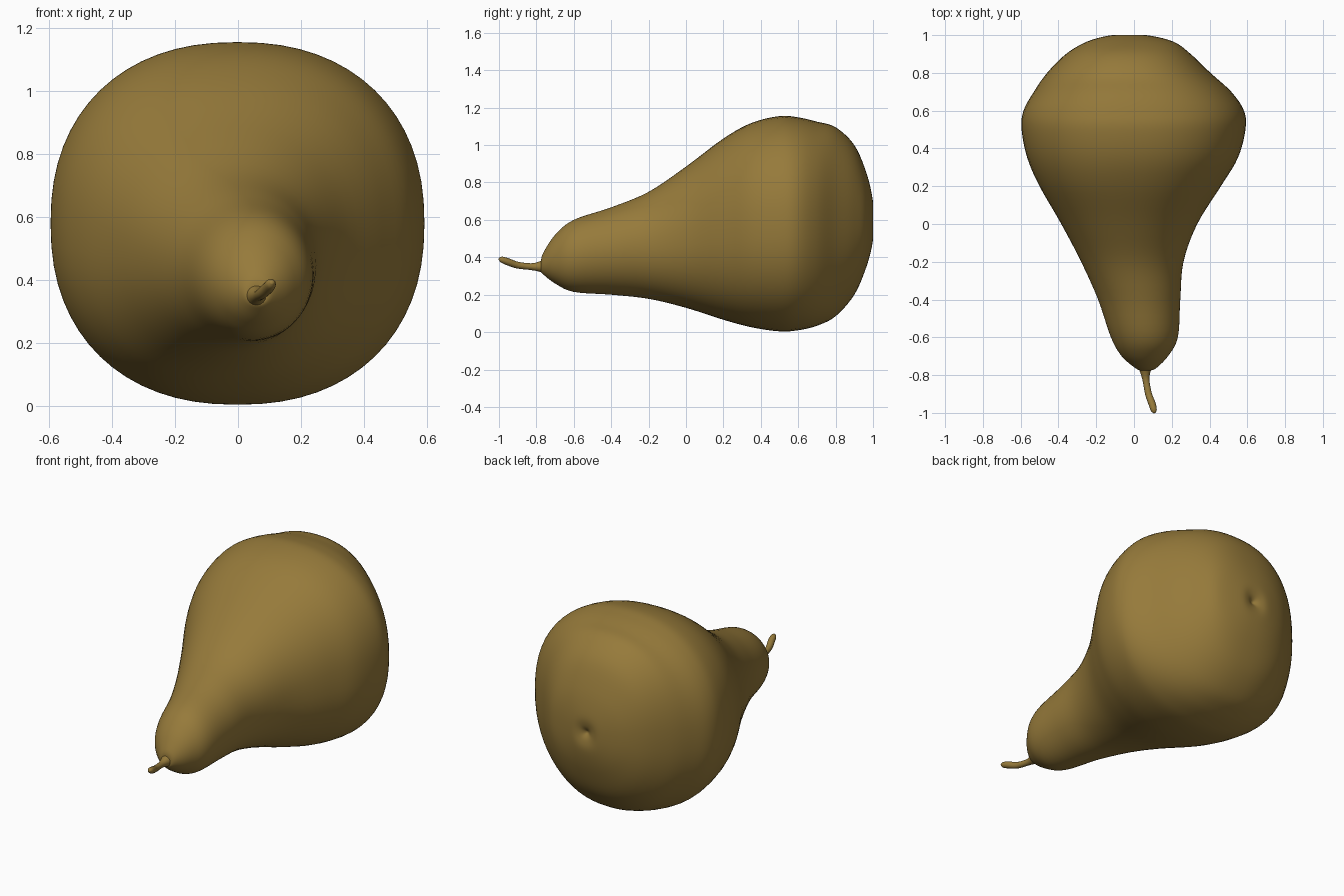
import bpy, bmesh, math
from mathutils import Vector

if "Cube" in bpy.data.objects:
    bpy.data.objects.remove(bpy.data.objects["Cube"])

skin = bpy.data.materials.new("olive_brown_skin")
skin.diffuse_color = (0.305, 0.195, 0.043, 1)
skin.use_nodes = True
skin.node_tree.nodes["Principled BSDF"].inputs["Base Color"].default_value = skin.diffuse_color


def catmull(pts, sub):
    # smooth interpolation through control rows
    out, n = [], len(pts)
    for i in range(n - 1):
        p0, p1, p2, p3 = (pts[max(0, min(n - 1, i + k))] for k in (-1, 0, 1, 2))
        for s in range(sub):
            t = s / sub
            out.append([0.5 * (2 * b + (c - a) * t + (2 * a - 5 * b + 4 * c - d) * t * t
                               + (3 * b - a - 3 * c + d) * t ** 3)
                        for a, b, c, d in zip(p0, p1, p2, p3)])
    return out + [list(pts[-1])]


def loft(name, rings):
    bm = bmesh.new()
    loops = [[bm.verts.new(p) for p in r] for r in rings]
    n = len(loops[0])
    for a, b in zip(loops, loops[1:]):
        for i in range(n):
            bm.faces.new((a[i], a[(i + 1) % n], b[(i + 1) % n], b[i]))
    for loop in (loops[0], loops[-1]):
        c = bm.verts.new(sum((v.co for v in loop), Vector()) / n)
        for i in range(n):
            bm.faces.new((loop[i], loop[(i + 1) % n], c))
    bmesh.ops.recalc_face_normals(bm, faces=bm.faces)
    me = bpy.data.meshes.new(name)
    bm.to_mesh(me)
    bm.free()
    me.materials.append(skin)
    me.shade_smooth()
    ob = bpy.data.objects.new(name, me)
    bpy.context.collection.objects.link(ob)
    return ob


# Pear body: y, x min, x max, z min, z max
body = [
    (-0.775, 0.035, 0.085, 0.325, 0.375),
    (-0.765, 0.01, 0.115, 0.31, 0.42),
    (-0.70, -0.065, 0.18, 0.26, 0.52),
    (-0.60, -0.122, 0.232, 0.215, 0.60),
    (-0.40, -0.19, 0.245, 0.20, 0.667),
    (-0.20, -0.28, 0.262, 0.178, 0.75),
    (0.0, -0.385, 0.335, 0.13, 0.885),
    (0.20, -0.50, 0.46, 0.066, 1.035),
    (0.35, -0.565, 0.55, 0.026, 1.118),
    (0.50, -0.595, 0.59, 0.004, 1.155),
    (0.60, -0.585, 0.582, 0.01, 1.148),
    (0.70, -0.53, 0.515, 0.034, 1.125),
    (0.80, -0.46, 0.405, 0.085, 1.095),
    (0.90, -0.36, 0.30, 0.20, 1.00),
    (0.965, -0.25, 0.21, 0.35, 0.85),
    (0.998, -0.13, 0.08, 0.48, 0.71),
    (0.995, -0.07, 0.02, 0.55, 0.64),
    (0.975, -0.03, -0.02, 0.59, 0.60),
]
SEG = 64
rings = []
for y, x0, x1, z0, z1 in catmull(body, 5):
    e = 2 / 2.25 if y > 0.2 else 1 - 0.11 * max(0, (y + 0.4) / 0.6)
    ring = []
    for i in range(SEG):
        c, s = math.cos(math.tau * i / SEG), math.sin(math.tau * i / SEG)
        px = math.copysign(abs(c) ** e, c)
        pz = math.copysign(abs(s) ** e, s)
        ring.append(((x0 + x1) / 2 + px * (x1 - x0) / 2, y,
                     (z0 + z1) / 2 + pz * (z1 - z0) / 2))
    rings.append(ring)
loft("pear_body", rings)

# Curved stem: centre x, y, z and radius, flared at both ends
stem = [
    (0.058, -0.74, 0.352, 0.045),
    (0.060, -0.785, 0.350, 0.027),
    (0.064, -0.83, 0.350, 0.018),
    (0.077, -0.90, 0.358, 0.018),
    (0.095, -0.95, 0.375, 0.019),
    (0.105, -0.985, 0.388, 0.016),
    (0.108, -1.0, 0.394, 0.006),
]
path = catmull(stem, 4)
rings = []
for k, (x, y, z, r) in enumerate(path):
    a, b = path[max(0, k - 1)], path[min(len(path) - 1, k + 1)]
    d = (Vector(b[:3]) - Vector(a[:3])).normalized()
    u = d.cross(Vector((0, 0, 1))).normalized()
    v = u.cross(d)
    rings.append([Vector((x, y, z)) + r * (u * math.cos(math.tau * i / 16) + v * math.sin(math.tau * i / 16))
                  for i in range(16)])
loft("stem", rings)
